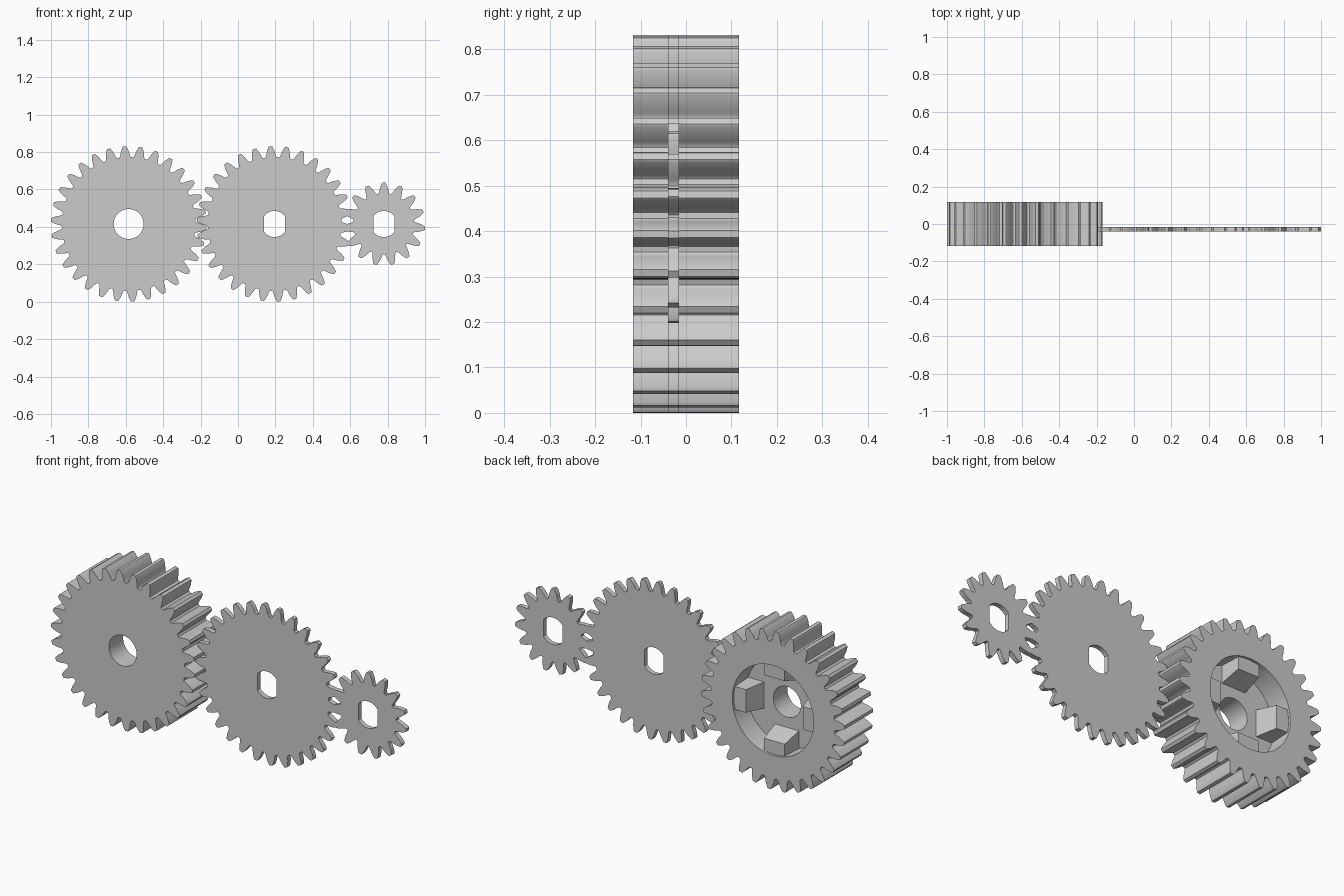
import bpy, bmesh
from math import sin, cos, pi, radians, sqrt
from mathutils import Matrix

cube = bpy.data.objects.get("Cube")
if cube:
    bpy.data.objects.remove(cube)

MODULE = 0.026
AXLE_Z = 0.4155

grey = bpy.data.materials.new("light_grey")
grey.use_nodes = True
colour = (0.6, 0.6, 0.6, 1)
grey.diffuse_color = colour
grey.node_tree.nodes["Principled BSDF"].inputs["Base Color"].default_value = colour


def circle(radius, count=64):
    return [(radius * cos(2 * pi * i / count), radius * sin(2 * pi * i / count))
            for i in range(count)]


def flatted_hole(radius=0.07, flat=0.056):
    """Round hole with two vertical flats."""
    half = sqrt(radius * radius - flat * flat)
    arc = []
    for i in range(13):
        x = flat - 2 * flat * i / 12
        arc.append((x, max(half, sqrt(radius * radius - x * x))))
    return arc + [(-x, -y) for x, y in arc]


def gear_outline(teeth, phase):
    """Tooth flank given as (height from pitch circle, half thickness)."""
    flank = [(-1.25, 1.2), (-1.1, 1.07), (-0.8, 0.98), (-0.4, 0.89),
             (0, 0.785), (0.4, 0.63), (0.75, 0.47), (0.95, 0.36), (1, 0.3)]
    pitch = teeth * MODULE / 2
    points = []
    for t in range(teeth):
        mid = radians(phase) + 2 * pi * t / teeth
        side = [(h, -w) for h, w in flank]
        for h, w in side + [(h, -w) for h, w in reversed(side)]:
            r = pitch + h * MODULE
            a = mid + w * MODULE / r
            points.append((r * cos(a), r * sin(a)))
    return points


def finish(name, mesh):
    """Weld, orient, colour and shade a mesh, then link it."""
    bm = bmesh.new()
    bm.from_mesh(mesh)
    bmesh.ops.remove_doubles(bm, verts=bm.verts, dist=0.0001)
    bmesh.ops.recalc_face_normals(bm, faces=bm.faces)
    bm.to_mesh(mesh)
    bm.free()
    mesh.materials.clear()
    mesh.materials.append(grey)
    obj = bpy.data.objects.new(name, mesh)
    bpy.context.collection.objects.link(obj)
    return obj


def select_only(obj):
    bpy.ops.object.select_all(action='DESELECT')
    obj.select_set(True)
    bpy.context.view_layer.objects.active = obj


def plate(name, loops, x, y_front, y_back):
    """Extrude closed outlines (outer first, then holes) along y."""
    curve = bpy.data.curves.new(name, 'CURVE')
    curve.dimensions = '2D'
    curve.fill_mode = 'BOTH'
    curve.extrude = (y_back - y_front) / 2
    for loop in loops:
        spline = curve.splines.new('POLY')
        spline.points.add(len(loop) - 1)
        for p, (u, v) in zip(spline.points, loop):
            p.co = (u, v, 0, 1)
        spline.use_cyclic_u = True
    temp = bpy.data.objects.new("temp", curve)
    bpy.context.collection.objects.link(temp)
    bpy.context.view_layer.update()
    deps = bpy.context.evaluated_depsgraph_get()
    mesh = bpy.data.meshes.new_from_object(temp.evaluated_get(deps))
    bpy.data.objects.remove(temp)
    mesh.transform(Matrix.Translation((x, (y_front + y_back) / 2, AXLE_Z))
                   @ Matrix.Rotation(pi / 2, 4, 'X'))
    return finish(name, mesh)


def smooth(obj):
    select_only(obj)
    bpy.ops.object.shade_smooth_by_angle(angle=radians(25))


# Thick gear with a round bore and a recess in the back
wide_x, depth, floor = -0.5846, 0.117, 0.0
wide = plate("wide_gear", [gear_outline(30, -3), circle(0.08)], wide_x, -depth, depth)
cutter = plate("recess_cutter", [circle(0.235, 72)], wide_x, floor, depth + 0.1)
cutter.hide_render = True
cut = wide.modifiers.new("recess", 'BOOLEAN')
cut.operation = 'DIFFERENCE'
cut.solver = 'EXACT'
cut.object = cutter
select_only(wide)
bpy.ops.object.modifier_apply(modifier=cut.name)
bpy.data.objects.remove(cutter)
smooth(wide)

# Four tapered lugs standing on the recess floor against its rim
for i in range(4):
    bm = bmesh.new()
    bmesh.ops.create_cube(bm, size=1)
    for v in bm.verts:
        top, outer = v.co.y > 0, v.co.x > 0
        side = 1 if v.co.z > 0 else -1
        radius = 0.236 if outer else (0.165 if top else 0.13)
        v.co = (radius, 0.105 if top else floor - 0.01, side * (0.06 if top else 0.07))
    mesh = bpy.data.meshes.new("recess_lug")
    bm.to_mesh(mesh)
    bm.free()
    mesh.transform(Matrix.Translation((wide_x, 0, AXLE_Z))
                   @ Matrix.Rotation(i * pi / 2, 4, 'Y'))
    finish("recess_lug", mesh)

# Thin gears with flatted bores
smooth(plate("middle_gear", [gear_outline(30, -3), flatted_hole()], 0.1954, -0.04, -0.015))
smooth(plate("small_gear", [gear_outline(15, 90), flatted_hole()], 0.78, -0.04, -0.015))
